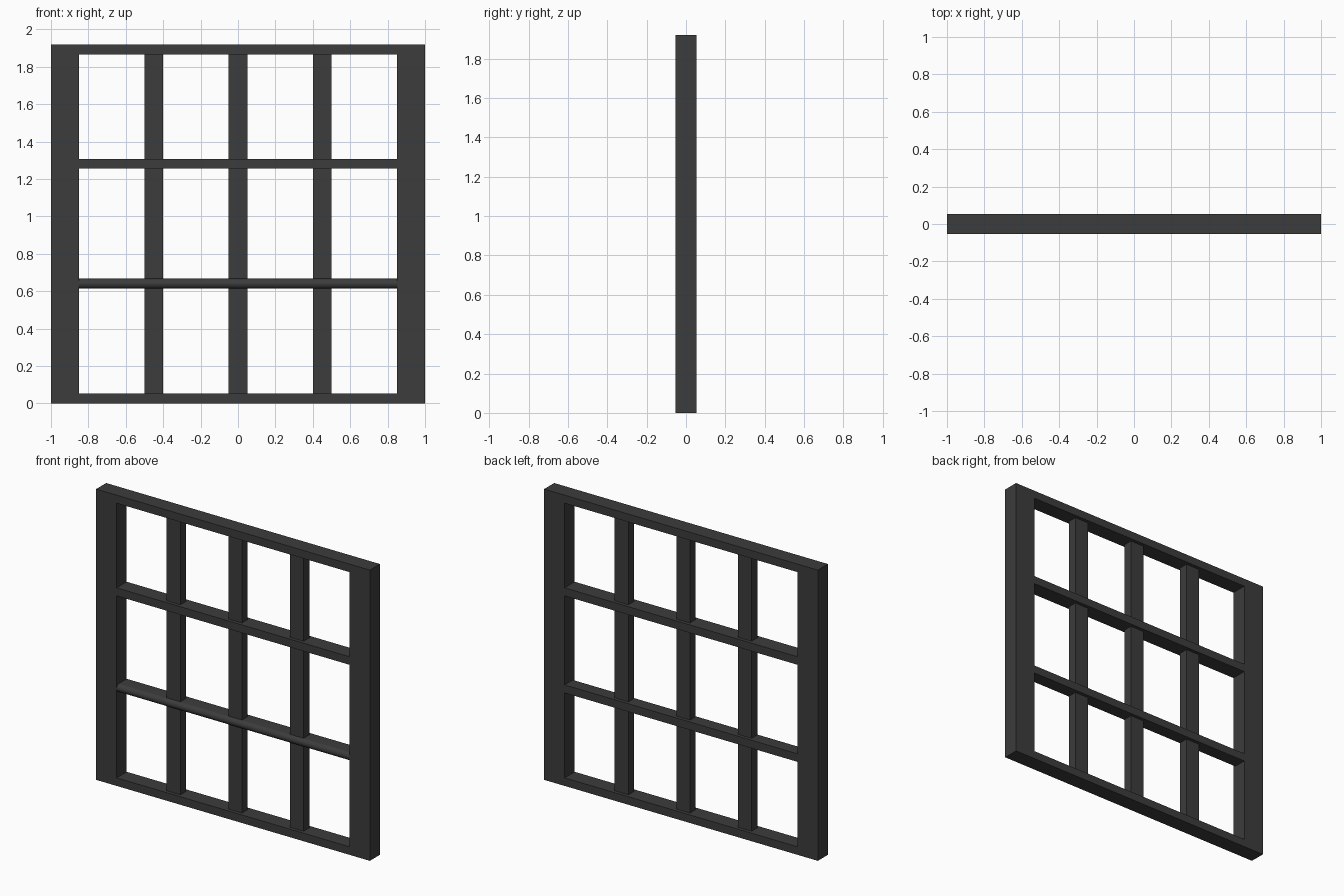
import bpy, bmesh, math

if "Cube" in bpy.data.objects:
    bpy.data.objects.remove(bpy.data.objects["Cube"])

HALF_D = 0.0525   # half depth of the frame
BAR_D = 0.03      # half depth of the recessed vertical bars
INNER = 0.85      # inner edge of the stiles
HEIGHT = 1.92
RAIL = 0.053      # rail height

paint = bpy.data.materials.new("dark_paint")
paint.diffuse_color = (0.045, 0.045, 0.045, 1)
paint.use_nodes = True
paint.node_tree.nodes["Principled BSDF"].inputs["Base Color"].default_value = paint.diffuse_color


def extrude_x(name, profile, x0, x1):
    """Sweep a closed (y, z) profile from x0 to x1."""
    bm = bmesh.new()
    face = bm.faces.new([bm.verts.new((x0, y, z)) for y, z in profile])
    out = bmesh.ops.extrude_face_region(bm, geom=[face])
    moved = [v for v in out["geom"] if isinstance(v, bmesh.types.BMVert)]
    bmesh.ops.translate(bm, verts=moved, vec=(x1 - x0, 0, 0))
    bmesh.ops.recalc_face_normals(bm, faces=bm.faces)
    mesh = bpy.data.meshes.new(name)
    bm.to_mesh(mesh)
    bm.free()
    mesh.materials.append(paint)
    obj = bpy.data.objects.new(name, mesh)
    bpy.context.collection.objects.link(obj)
    return obj


def box(name, x0, x1, z0, z1, d=HALF_D):
    return extrude_x(name, [(-d, z0), (d, z0), (d, z1), (-d, z1)], x0, x1)


# Outer frame
box("left_stile", -1, -INNER, 0, HEIGHT)
box("right_stile", INNER, 1, 0, HEIGHT)
box("bottom_rail", -INNER, INNER, 0, RAIL)
box("top_rail", -INNER, INNER, HEIGHT - RAIL, HEIGHT)

# Square middle rail
UPPER, LOWER = 1.255, 0.614
box("upper_middle_rail", -INNER, INNER, UPPER, UPPER + RAIL)

# Lower middle rail with a rounded front
r = RAIL / 2
profile = [(HALF_D, LOWER), (HALF_D, LOWER + RAIL)]
for i in range(17):
    a = math.pi / 2 + math.pi * i / 16
    profile.append((-HALF_D + r + r * math.cos(a), LOWER + r + r * math.sin(a)))
rounded = extrude_x("lower_middle_rail", profile, -INNER, INNER)
bpy.context.view_layer.objects.active = rounded
rounded.select_set(True)
bpy.ops.object.shade_smooth_by_angle(angle=math.radians(30))

# Recessed vertical bars, one piece per row of openings
rows = {"bottom": (RAIL, LOWER), "middle": (LOWER + RAIL, UPPER),
        "top": (UPPER + RAIL, HEIGHT - RAIL)}
columns = {"left": -0.45, "centre": 0, "right": 0.45}
for row, (z0, z1) in rows.items():
    for column, x in columns.items():
        box(f"{row}_{column}_bar", x - 0.05, x + 0.05, z0, z1, BAR_D)
